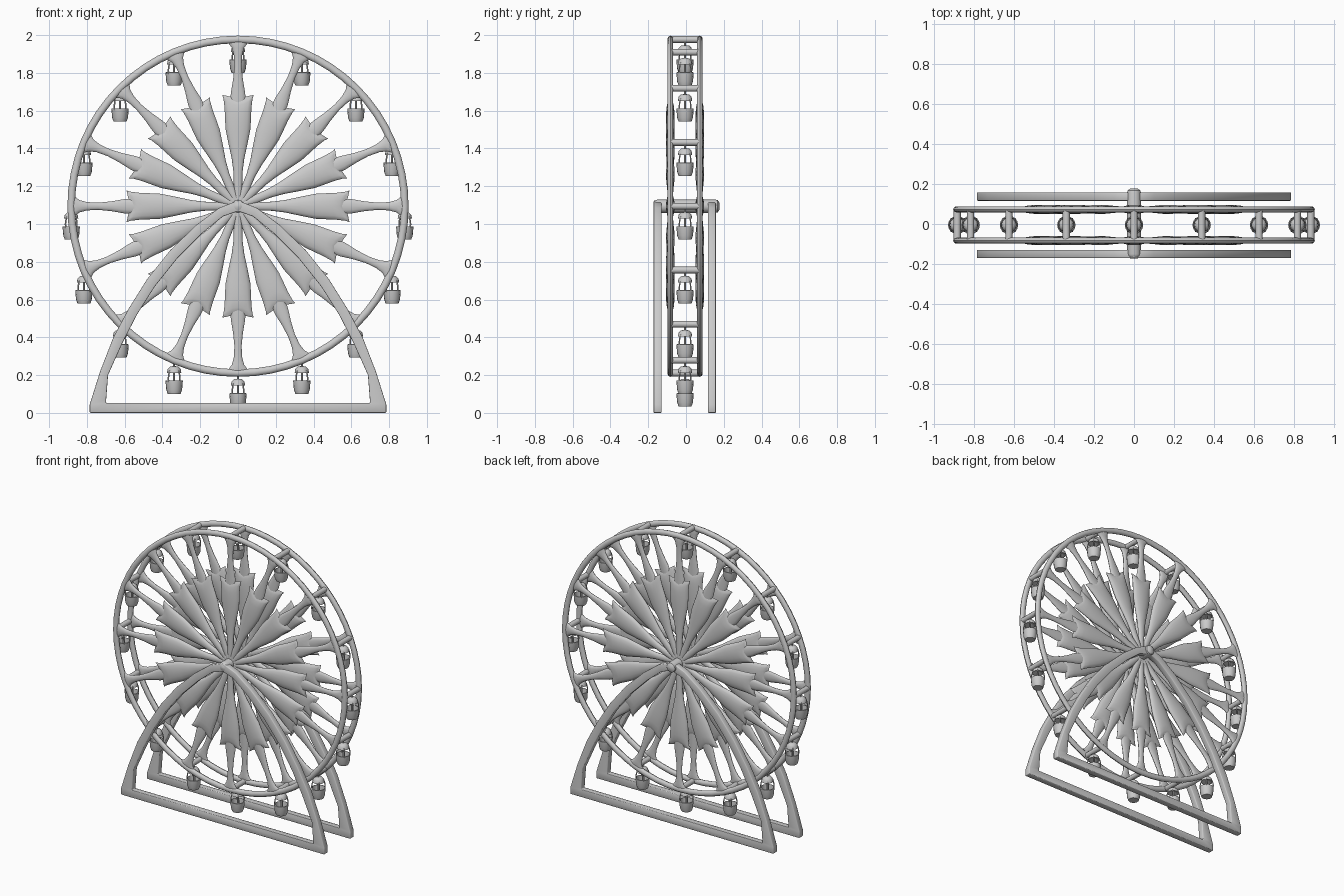
import bpy, bmesh
from math import sin, cos, pi, radians
from mathutils import Matrix, Vector

if "Cube" in bpy.data.objects:
    bpy.data.objects.remove(bpy.data.objects["Cube"])

CY, CZ = -0.005, 1.094      # wheel centre
N, R = 16, 0.883            # spokes, rim radius
SIDE = 0.078                # rim offset from the wheel's middle plane


def mesh_from(bm, name, angle=40):
    bmesh.ops.remove_doubles(bm, verts=bm.verts, dist=1e-5)
    bmesh.ops.recalc_face_normals(bm, faces=bm.faces)
    me = bpy.data.meshes.new(name)
    bm.to_mesh(me)
    bm.free()
    me.shade_smooth()
    me.set_sharp_from_angle(angle=radians(angle))
    return me


def add(name, me, matrix=Matrix()):
    ob = bpy.data.objects.new(name, me)
    bpy.context.collection.objects.link(ob)
    ob.matrix_world = matrix
    return ob


def skin(bm, rings, closed=False, caps=True):
    """Bridge rings of points with quads, fan the ends."""
    vs = [[bm.verts.new(p) for p in r] for r in rings]
    n = len(vs[0])
    pairs = list(zip(vs, vs[1:])) + ([(vs[-1], vs[0])] if closed else [])
    for a, b in pairs:
        for i in range(n):
            j = (i + 1) % n
            bm.faces.new((a[i], a[j], b[j], b[i]))
    if caps and not closed:
        for ring in (vs[0], vs[-1]):
            c = bm.verts.new(sum((v.co for v in ring), Vector()) / n)
            for i in range(n):
                bm.faces.new((ring[i], ring[(i + 1) % n], c))


def loft(name, stations, n=12):
    """Elliptical sections along +z: (r, half width, half thickness, swallowtail)."""
    bm = bmesh.new()
    skin(bm, [[(w * cos(2 * pi * i / n), t * sin(2 * pi * i / n),
                r + k * (cos(2 * pi * i / n) ** 2)) for i in range(n)]
              for r, w, t, k in stations])
    return mesh_from(bm, name, 50)


def lathe(bm, profile, n=16):
    for (r0, z0), (r1, z1) in zip(profile, profile[1:]):
        skin(bm, [[(r * cos(2 * pi * i / n), r * sin(2 * pi * i / n), z)
                   for i in range(n)] for r, z in ((max(r0, 1e-4), z0), (max(r1, 1e-4), z1))],
             caps=False)


def tube(bm, pts, rad, n=6):
    """Round tube through points running mostly along z."""
    skin(bm, [[(x + rad * cos(2 * pi * i / n), y + rad * sin(2 * pi * i / n), z)
               for i in range(n)] for x, y, z in pts])


# Rims: oval section swept round the wheel
bm = bmesh.new()
skin(bm, [[((R + 0.02 * cos(2 * pi * j / 10)) * sin(2 * pi * i / 64),
            0.016 * sin(2 * pi * j / 10),
            (R + 0.02 * cos(2 * pi * j / 10)) * cos(2 * pi * i / 64))
           for j in range(10)] for i in range(64)], closed=True)
rim = mesh_from(bm, "rim")

# Petal with swallowtail end, and the flared outer spoke
petal = loft("petal", [(0.0, .020, .014, 0), (.18, .024, .015, 0), (.25, .033, .017, 0),
                       (.33, .050, .020, 0), (.41, .066, .023, 0), (.46, .069, .023, .01),
                       (.50, .071, .022, .02), (.535, .077, .018, .035),
                       (.553, .084, .012, .037)], 16)
spoke = loft("spoke", [(.50, .042, .013, 0), (.60, .038, .013, 0), (.67, .026, .012, 0),
                       (.74, .019, .011, 0), (.80, .022, .012, 0), (.84, .033, .013, 0),
                       (.862, .050, .013, 0), (.878, .066, .010, 0)])

# Crossbar between the rims
bm = bmesh.new()
tube(bm, [(0, 0, -SIDE), (0, 0, SIDE)], .018, 12)
bar = mesh_from(bm, "crossbar")

# Gondola: basket, canopy, curved posts, hanger; origin at the pivot
bm = bmesh.new()
lathe(bm, [(0, -.177), (.034, -.177), (.042, -.155), (.046, -.108),
           (.041, -.106), (.037, -.15), (0, -.155)])
lathe(bm, [(0, -.03), (.022, -.033), (.034, -.045), (.038, -.066), (.033, -.066), (0, -.05)])
for i in range(4):
    a = pi / 4 + i * pi / 2
    tube(bm, [(r * cos(a), r * sin(a), z) for r, z in
              ((.034, -.055), (.040, -.075), (.043, -.092), (.042, -.115))], .004)
tube(bm, [(0, 0, 0), (0, 0, -.16)], .005)
gondola = mesh_from(bm, "gondola")

# Assemble the wheel
for s, label in ((-1, "front"), (1, "back")):
    base = Matrix.Translation((0, CY + s * SIDE, CZ))
    add(label + "_rim", rim, base)
    for i in range(N):
        m = base @ Matrix.Rotation(2 * pi * i / N, 4, 'Y')
        add(label + "_petal", petal, m)
        add(label + "_spoke", spoke, m)
for i in range(N):
    a = 2 * pi * i / N
    p = Matrix.Translation((R * sin(a), CY, CZ + R * cos(a)))
    add("crossbar", bar, p @ Matrix.Rotation(pi / 2, 4, 'X'))
    add("gondola", gondola, p)

# Axle with rounded ends
bm = bmesh.new()
lathe(bm, [(0, -.173), (.02, -.171), (.032, -.162), (.035, -.15), (.035, .155),
           (.032, .168), (.02, .176), (0, .178)], 20)
add("axle", mesh_from(bm, "axle"),
    Matrix.Translation((0, 0, CZ)) @ Matrix.Rotation(-pi / 2, 4, 'X'))

# Arched support frames: half outline strip, mirrored and thickened
outer = [(0, 1.125), (.10, 1.085), (.22, .995), (.36, .86), (.48, .71), (.58, .55),
         (.66, .40), (.73, .22), (.785, .045), (.785, 0), (0, 0)]
inner = [(0, 1.068), (.08, 1.04), (.19, .95), (.32, .82), (.44, .67), (.535, .52),
         (.612, .37), (.688, .20), (.698, .07), (.70, .053), (0, .053)]
for y, label in ((-.15, "front"), (.137, "back")):
    bm = bmesh.new()
    o = [bm.verts.new((x, 0, z)) for x, z in outer]
    n = [bm.verts.new((x, 0, z)) for x, z in inner]
    for i in range(len(o) - 1):
        bm.faces.new((o[i], o[i + 1], n[i + 1], n[i]))
    ob = add(label + "_support", mesh_from(bm, label + "_support"),
             Matrix.Translation((0, y, 0)))
    mir = ob.modifiers.new("mirror", 'MIRROR')
    mir.use_clip = True
    sol = ob.modifiers.new("thickness", 'SOLIDIFY')
    sol.thickness, sol.offset = .042, 0
    bev = ob.modifiers.new("bevel", 'BEVEL')
    bev.width, bev.segments, bev.limit_method = .005, 2, 'ANGLE'
    bev.angle_limit = radians(50)
